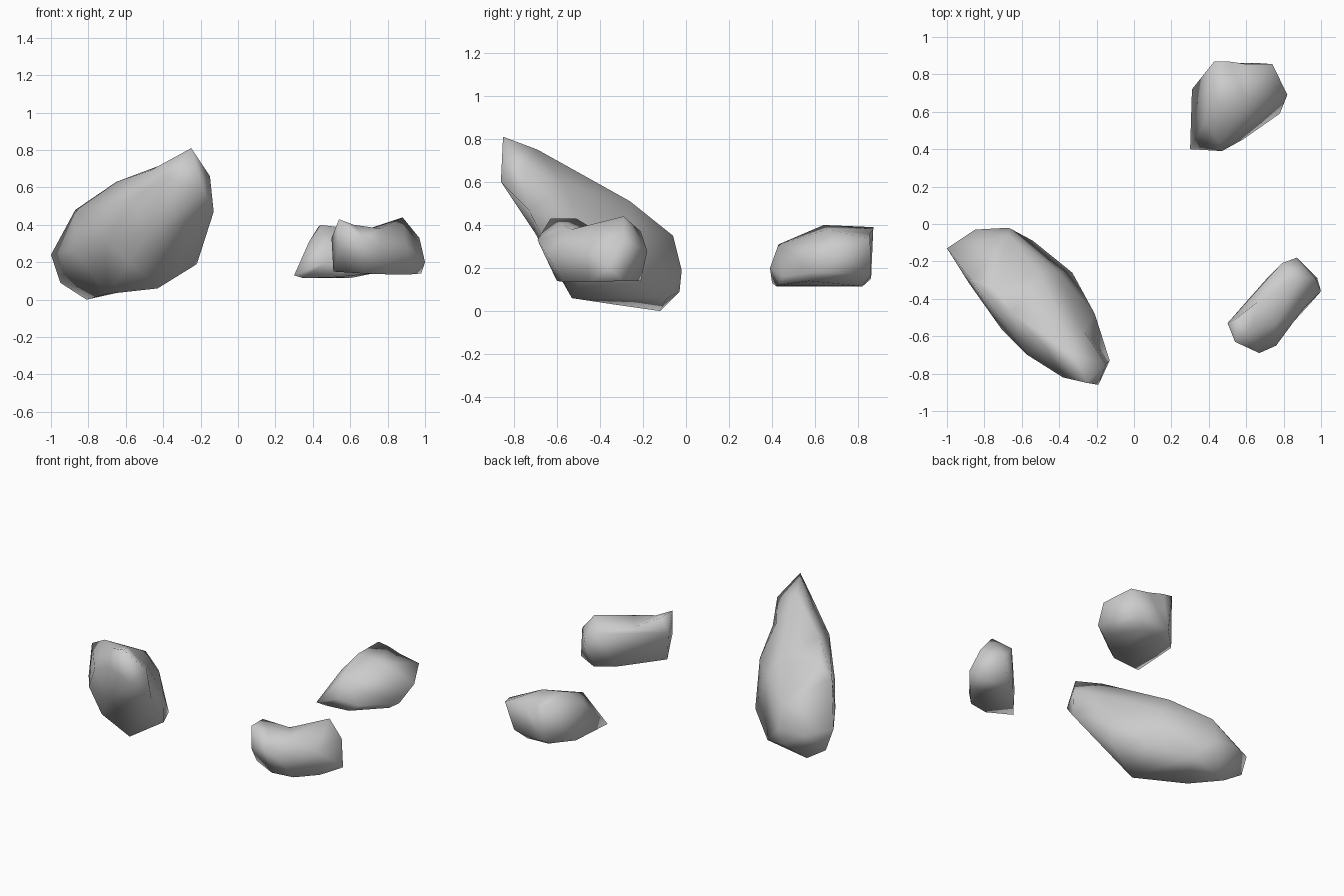
import bpy, bmesh, math
from mathutils import Vector


def rock(name, centre, axis, squash, corners):
    """Wrap a skin around corner points: the hull of their directions gives the
    facets, then every corner moves back out so hollows are kept."""
    c, a = Vector(centre), Vector(axis).normalized()
    bm = bmesh.new()
    home = {}
    for p in corners:
        d = Vector(p) - c
        d -= a * d.dot(a) * squash          # even out long rocks
        v = bm.verts.new(d.normalized())
        home[v] = Vector(p)
    bmesh.ops.convex_hull(bm, input=list(bm.verts))
    for v in bm.verts:
        v.co = home[v]
    bmesh.ops.recalc_face_normals(bm, faces=list(bm.faces))
    mesh = bpy.data.meshes.new(name)
    bm.to_mesh(mesh)
    bm.free()
    ob = bpy.data.objects.new(name, mesh)
    bpy.context.collection.objects.link(ob)
    bpy.ops.object.select_all(action='DESELECT')
    ob.select_set(True)
    bpy.context.view_layer.objects.active = ob
    bpy.ops.object.shade_smooth_by_angle(angle=math.radians(95))


# tall leaning boulder
rock("large_boulder", (-.53, -.44, .36), (.6, -.6, .35), .5, [
    (-.25, -.85, .81), (-.15, -.75, .66), (-.13, -.73, .47), (-.19, -.86, .60),
    (-.38, -.82, .65), (-.33, -.69, .75), (-.47, -.66, .69), (-.65, -.48, .63),
    (-.75, -.34, .53), (-.87, -.30, .48), (-1, -.13, .24), (-.95, -.12, .09),
    (-.81, -.12, 0), (-.70, -.33, .03), (-.43, -.53, .06), (-.22, -.47, .19),
    (-.21, -.48, .37), (-.33, -.26, .15), (-.41, -.25, .40), (-.50, -.26, .51),
    (-.67, -.06, .35), (-.67, -.02, .19), (-.85, -.03, .20), (-.69, -.03, .09),
    (-.54, -.09, .06), (-.58, -.61, .20), (-.88, -.32, .27), (-.71, -.56, .33),
    (-.57, -.70, .54), (-.48, -.70, .36), (-.27, -.57, .59)])

# flat-topped stone at the back
rock("back_stone", (.56, .66, .24), (0, 0, 1), -.5, [
    (.30, .40, .13), (.31, .72, .14), (.38, .55, .31), (.44, .64, .40),
    (.43, .87, .39), (.50, .87, .38), (.60, .855, .36), (.74, .855, .335),
    (.82, .69, .28), (.78, .59, .18), (.58, .45, .16), (.47, .39, .20),
    (.46, .43, .31), (.60, .66, .38), (.45, .86, .15), (.67, .86, .17),
    (.72, .57, .14), (.52, .43, .12), (.60, .82, .115), (.35, .42, .115),
    (.45, .81, .115)])

# small side stone with a flat back and a horned top
rock("side_stone", (.74, -.43, .26), (1, 1, 0), .35, [
    (.54, -.63, .43), (.54, -.51, .43), (.62, -.57, .40), (.67, -.41, .37),
    (.88, -.29, .44), (.79, -.21, .37), (.87, -.18, .28),
    (.97, -.29, .33), (1, -.36, .20), (.98, -.29, .14), (.83, -.21, .14),
    (.72, -.28, .14), (.51, -.53, .15), (.50, -.53, .33), (.54, -.63, .28),
    (.67, -.69, .33), (.76, -.65, .27), (.67, -.60, .14), (.81, -.57, .135),
    (.92, -.45, .135), (.76, -.53, .38), (.90, -.46, .29)])
